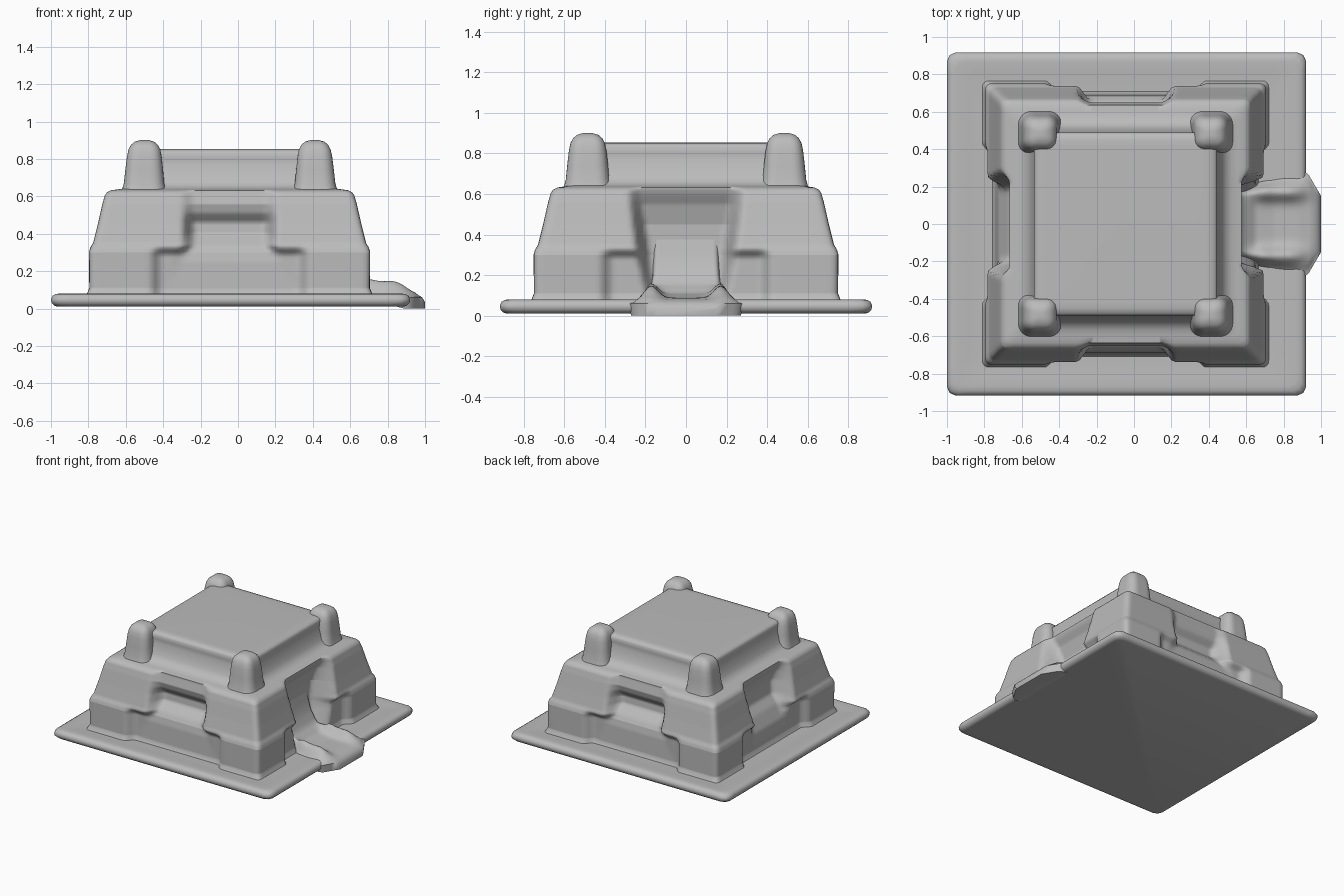
import bpy, bmesh, math
from mathutils import Vector

cube = bpy.data.objects.get("Cube")
if cube:
    bpy.data.objects.remove(cube, do_unlink=True)

stone = bpy.data.materials.new("grey stone")
stone.use_nodes = True
GREY = (0.5, 0.5, 0.5, 1)
stone.diffuse_color = GREY
stone.node_tree.nodes["Principled BSDF"].inputs["Base Color"].default_value = GREY

CX = -0.045  # the building sits a little off centre because of the ramp


def step(a, b, t):
    t = min(max((t - a) / (b - a), 0), 1)
    return t * t * (3 - 2 * t)


def along(profile, t):
    """Linear interpolation through (position, value) pairs."""
    for (a, va), (b, vb) in zip(profile, profile[1:]):
        if t <= b:
            return va + (vb - va) * max(0, (t - a) / (b - a))
    return profile[-1][1]


def loft(name, rings, angle=50):
    """Skin a stack of closed rings and cap both ends."""
    bm = bmesh.new()
    rows = [[bm.verts.new(p) for p in ring] for ring in rings]
    n = len(rows[0])
    for a, b in zip(rows, rows[1:]):
        for i in range(n):
            j = (i + 1) % n
            bm.faces.new((a[i], a[j], b[j], b[i]))
    bm.faces.new(rows[0][::-1])
    bm.faces.new(rows[-1])
    bmesh.ops.recalc_face_normals(bm, faces=bm.faces)
    mesh = bpy.data.meshes.new(name)
    bm.to_mesh(mesh)
    bm.free()
    mesh.materials.append(stone)
    obj = bpy.data.objects.new(name, mesh)
    bpy.context.collection.objects.link(obj)
    bpy.ops.object.select_all(action="DESELECT")
    obj.select_set(True)
    bpy.context.view_layer.objects.active = obj
    bpy.ops.object.shade_smooth_by_angle(angle=math.radians(angle))
    return obj


def square_ring(cx, cy, z, hx, hy, r, n=8, depth=None):
    """Rounded rectangle; depth(side, u, z) pushes the outline inward."""
    pts = []
    for side in range(4):
        a, b = (hx, hy) if side % 2 == 0 else (hy, hx)
        for i in range(n):
            u = -a + 2 * a * i / n
            v = b - (depth(side, u, z) if depth else 0)
            # round the corners
            du, dv = abs(u) - (a - r), v - (b - r)
            if du > 0 and dv > 0:
                d = Vector((du, dv)).normalized() * r
                u, v = math.copysign(a - r + d.x, u), b - r + d.y
            x, y = ((u, -v), (v, u), (-u, v), (-v, -u))[side]
            pts.append((cx + x, cy + y, z))
    return pts


# Base slab with a rounded rim
slab = [(0.01, 0.925), (0.015, 0.942), (0.03, 0.957), (0.05, 0.96), (0.068, 0.952),
        (0.078, 0.935), (0.08, 0.91), (0.077, 0.86), (0.073, 0.8)]
loft("base_slab", [square_ring(-0.04, 0, z, h, h - 0.042, 0.05, 40) for z, h in slab])

# Walls and upper tier
outline = [(0.05, 0.78), (0.08, 0.762), (0.11, 0.75), (0.3, 0.752), (0.325, 0.745),
           (0.35, 0.73), (0.45, 0.705), (0.56, 0.68), (0.605, 0.667), (0.622, 0.655),
           (0.632, 0.635), (0.637, 0.6), (0.642, 0.565), (0.66, 0.535), (0.69, 0.513),
           (0.73, 0.502), (0.77, 0.488), (0.80, 0.487), (0.83, 0.49), (0.845, 0.478),
           (0.852, 0.45), (0.853, 0.42)]
window = [(0.05, 0.72), (0.1, 0.695), (0.25, 0.69), (0.3, 0.68), (0.335, 0.66),
          (0.4, 0.595), (0.46, 0.59), (0.51, 0.635), (0.56, 0.65), (0.625, 0.635)]
niche = [(0.05, 0.73), (0.1, 0.7), (0.22, 0.68), (0.32, 0.63), (0.38, 0.58),
         (0.48, 0.565), (0.55, 0.585), (0.6, 0.61), (0.625, 0.62)]
doorway = [(0.05, 0.59), (0.3, 0.55), (0.45, 0.55), (0.55, 0.58), (0.6, 0.61), (0.625, 0.62)]


def recess(side, u, z):
    if z > 0.634:
        return 0
    h, u = along(outline, z), abs(u)
    # wall between the corner buttresses stands back below the step
    low = 1 - step(0.28, 0.34, z)
    wall = 0.055 * low * (1 - step(0.36, 0.43, u))
    if side == 1:
        half = along([(0.08, 0.16), (0.25, 0.2), (0.6, 0.25)], z)
        hole = along(doorway, z)
    elif side == 3:
        half = along([(0.08, 0.3), (0.25, 0.2), (0.6, 0.25)], z)
        hole = along(niche, z)
    else:
        half = along([(0.08, 0.36), (0.28, 0.26), (0.34, 0.215), (0.6, 0.22)], z)
        hole = along(window, z)
    inside = 1 - step(half - 0.035, half + 0.045, u)
    return wall + max(0, h - hole - wall) * inside


levels = sorted({z for z, h in outline} | {0.1 + 0.0125 * i for i in range(42)})
loft("fort_walls", [square_ring(CX, 0, z, along(outline, z), along(outline, z), 0.035, 72, recess)
                    for z in levels], 60)

# Corner posts with domed tops
post = [(0.6, 0.125), (0.645, 0.115), (0.67, 0.108), (0.74, 0.101), (0.81, 0.093), (0.85, 0.085),
        (0.875, 0.072), (0.892, 0.052), (0.9, 0.025), (0.901, 0.01)]
for name, sx, sy in (("front_right", -1, -1), ("front_left", 1, -1),
                     ("back_right", -1, 1), ("back_left", 1, 1)):
    loft(name + "_post", [square_ring(CX + sx * (0.455 + 0.01 * (0.9 - z)), sy * 0.485, z, h, h,
                                      h * 0.6, 12) for z, h in post], 70)

# Curved ramp with two low side rails, spilling over the slab
floor = [(0.5, 0.4), (0.53, 0.26), (0.58, 0.16), (0.65, 0.11), (0.75, 0.09), (0.88, 0.088),
         (0.95, 0.078), (0.985, 0.06), (1.0, 0.035)]
width = [(0.5, 0.19), (0.65, 0.22), (0.8, 0.27), (0.9, 0.285), (0.93, 0.27), (1.0, 0.15)]
rings = []
for i in range(31):
    x = 0.5 + i / 60
    w, z = along(width, x), along(floor, x)
    rail = 0.058 * step(0.58, 0.7, x) * (1 - step(0.82, 0.98, x))
    top = []
    for k in range(33):
        y = w * (k / 16 - 1)
        edge = abs(y) / w
        bump = rail * math.exp(-((abs(y) - 0.17) / 0.045) ** 2)
        drop = (z - 0.06) * step(0.75, 1, edge) if z > 0.06 else 0
        top.append((x, y, z + bump - drop))
    rings.append(top + [(x, w * 0.95, 0.02 * (1 - step(0.8, 0.9, x))),
                        (x, -w * 0.95, 0.02 * (1 - step(0.8, 0.9, x)))])
loft("entrance_ramp", rings, 60)
